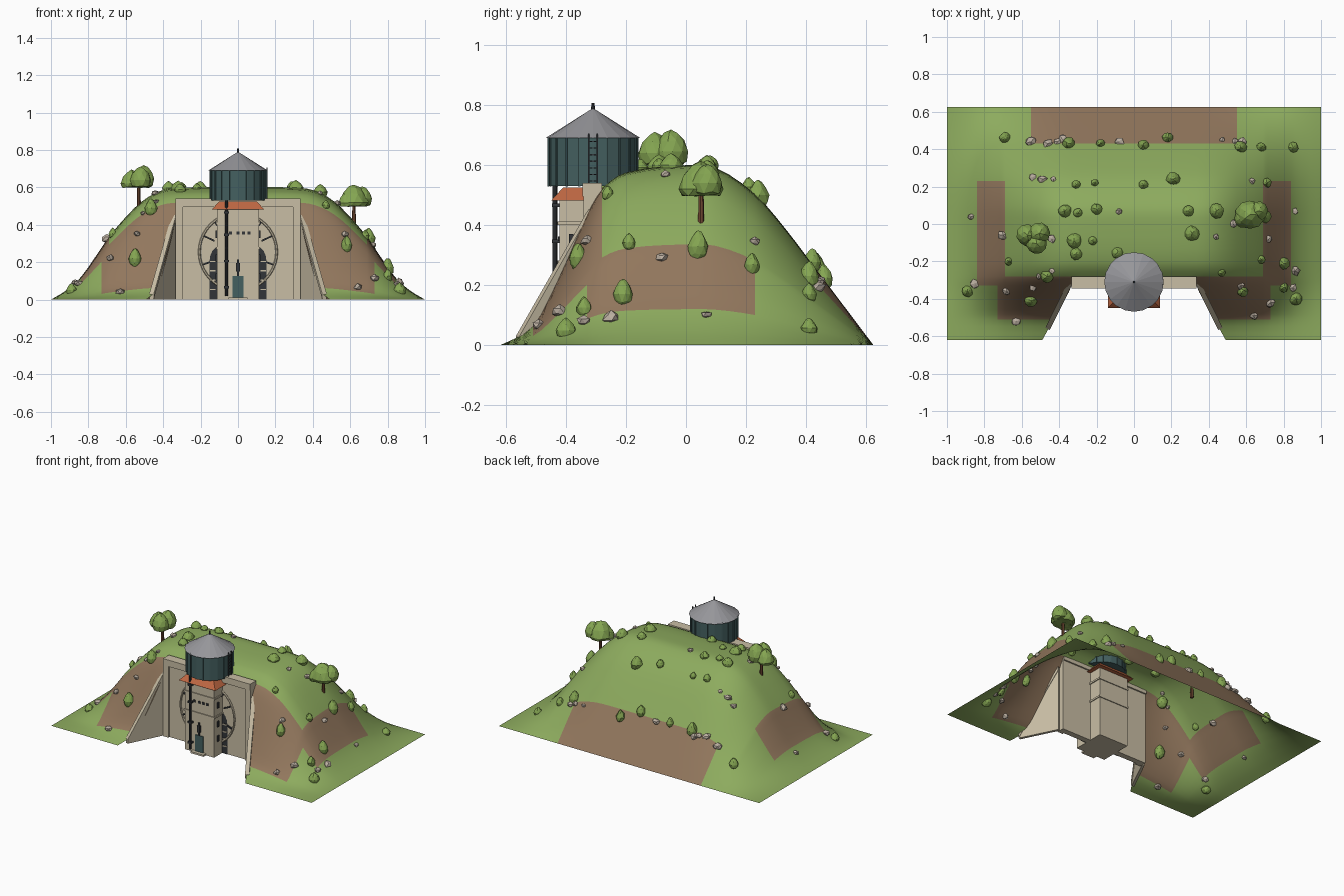
import bpy, bmesh, math, random
from mathutils import Matrix, Vector

if "Cube" in bpy.data.objects:
    bpy.data.objects.remove(bpy.data.objects["Cube"])

random.seed(4)


def material(name, r, g, b):
    m = bpy.data.materials.new(name)
    lin = [((c / 255 + 0.055) / 1.055) ** 2.4 for c in (r, g, b)]
    m.diffuse_color = (*lin, 1)
    m.use_nodes = True
    m.node_tree.nodes["Principled BSDF"].inputs["Base Color"].default_value = m.diffuse_color
    return m


GRASS = material("grass green", 141, 171, 94)
LEAF = material("leaf green", 133, 166, 82)
EARTH = material("earth brown", 146, 119, 93)
STONE = material("pale concrete", 201, 190, 165)
ROCK = material("rock grey", 186, 174, 160)
TEAL = material("tank teal", 68, 96, 96)
SLATE = material("roof grey", 150, 150, 154)
RUST = material("rust orange", 190, 103, 66)
DARK = material("dark metal", 50, 53, 57)
BARK = material("bark brown", 112, 72, 50)


def finish(name, bm, *mats):
    me = bpy.data.meshes.new(name)
    bm.to_mesh(me)
    bm.free()
    for m in mats:
        me.materials.append(m)
    ob = bpy.data.objects.new(name, me)
    bpy.context.collection.objects.link(ob)
    return ob


def add_box(bm, x0, x1, y0, y1, z0, z1):
    c = Vector(((x0 + x1) / 2, (y0 + y1) / 2, (z0 + z1) / 2))
    bmesh.ops.create_cube(bm, size=1, matrix=Matrix.Translation(c) @ Matrix.Diagonal((x1 - x0, y1 - y0, z1 - z0, 1)))


def boxes(name, mat, *dims):
    bm = bmesh.new()
    for d in dims:
        add_box(bm, *d)
    return finish(name, bm, mat)


def cone(name, mat, x, y, z0, z1, r0, r1, n, spin=0.0):
    bm = bmesh.new()
    bmesh.ops.create_cone(bm, cap_ends=True, segments=n, radius1=r0, radius2=r1, depth=z1 - z0,
                          matrix=Matrix.Translation((x, y, (z0 + z1) / 2)) @ Matrix.Rotation(spin, 4, 'Z'))
    return finish(name, bm, mat)


# Hill cross-sections across and along, multiplied into one height
ACROSS = [(0, 1), (.35, .99), (.45, .94), (.55, .82), (.69, .56), (.73, .46), (.84, .2), (.92, .08), (1, 0)]
ALONG = [(-.62, 0), (-.51, .11), (-.43, .36), (-.33, .73), (-.28, .87), (-.2, .96), (0, 1), (.1, .985),
         (.23, .84), (.33, .65), (.43, .43), (.53, .21), (.625, 0)]


def curve_at(pts, t):
    """Smooth interpolation through the profile points."""
    t = min(max(t, pts[0][0]), pts[-1][0])
    i = max(k for k in range(len(pts) - 1) if pts[k][0] <= t)

    def slope(k):
        a, b = pts[max(k - 1, 0)], pts[min(k + 1, len(pts) - 1)]
        return (b[1] - a[1]) / (b[0] - a[0])
    (x0, y0), (x1, y1) = pts[i], pts[i + 1]
    w = x1 - x0
    s = (t - x0) / w
    return (y0 * (1 + 2 * s) * (1 - s) ** 2 + y1 * s * s * (3 - 2 * s)
            + w * s * (1 - s) * ((1 - s) * slope(i) - s * slope(i + 1)))


def height(x, y):
    return max(0, .6 * curve_at(ACROSS, abs(x)) * curve_at(ALONG, y))


def refine(vals, n):
    out = [a + (b - a) * k / n for a, b in zip(vals, vals[1:]) for k in range(n)]
    return out + [vals[-1]]


# Hill with a notch at the front for the portal
half = refine([0, .17, .335, .45, .55, .69, .73, .84, .92, 1], 3)
cols = [-x for x in half[:0:-1]] + half
rows = refine([p[0] for p in ALONG], 3)


def notch(x, y):
    """Slide the columns beside the portal outwards with the wing walls."""
    a = abs(x)
    if y < -.3 and .33 < a < .55:
        edge = .335 + .155 * min(1, max(0, (-.34 - y) / .28))
        a = edge + (a - .335) / .215 * (.55 - edge)
    return math.copysign(a, x)


bm = bmesh.new()
grid = [[bm.verts.new((notch(x, y), y, height(notch(x, y), y))) for x in cols] for y in rows]
for j in range(len(rows) - 1):
    for i in range(len(cols) - 1):
        mx, my = abs(cols[i] + cols[i + 1]) / 2, (rows[j] + rows[j + 1]) / 2
        if mx < .335 and my < -.28:
            continue
        f = bm.faces.new((grid[j][i], grid[j][i + 1], grid[j + 1][i + 1], grid[j + 1][i]))
        f.smooth = True
        bare = (mx < .73 and -.51 < my < -.28) or (.69 < mx < .84 and -.33 < my < .23) or (mx < .55 and my > .43)
        f.material_index = int(bare)
bmesh.ops.delete(bm, geom=[v for v in bm.verts if not v.link_faces], context='VERTS')
finish("hill", bm, GRASS, EARTH)

# Portal wall, coping and pilasters
boxes("portal_wall", STONE, (-.335, .335, -.33, -.29, 0, .5))
boxes("wall_coping", STONE, (-.335, .335, -.345, -.28, .495, .54))
boxes("wall_pilasters", STONE, *[(s * .315 - .02, s * .315 + .02, -.342, -.33, 0, .495) for s in (-1, 1)])

# Sloping wing walls with a raised cap
for s, side in ((-1, "left"), (1, "right")):
    for part, lift, t in (("wing_wall", 0, .016), ("wing_cap", .012, .024)):
        bm = bmesh.new()
        loops = []
        for off in (-t / 2, t / 2):
            a, b = (s * (.343 + off), -.32 + off * .5), (s * (.462 + off), -.56 + off * .5)
            low = (0, 0) if not lift else (.425, .003)
            loops.append([bm.verts.new(p) for p in (
                (*a, low[0]), (*b, low[1]), (*b, .02 + lift), (*a, .44 + lift))])
        bm.faces.new(loops[0])
        bm.faces.new(loops[1][::-1])
        for k in range(4):
            n = (k + 1) % 4
            bm.faces.new((loops[0][n], loops[0][k], loops[1][k], loops[1][n]))
        bmesh.ops.recalc_face_normals(bm, faces=bm.faces)
        finish(side + "_" + part, bm, STONE)

# Round portal ring with radial bars
bpy.ops.mesh.primitive_torus_add(major_radius=.207, minor_radius=.007, major_segments=40, minor_segments=6,
                                 location=(0, -.335, .255), rotation=(math.pi / 2, 0, 0))
bpy.context.object.name = "portal_ring"
bpy.context.object.data.materials.append(STONE)
bm = bmesh.new()
for deg in (-20, 25, 52, 128, 155, 200):
    a = math.radians(deg)
    m = Matrix.Translation((0, -.334, .255)) @ Matrix.Rotation(-a, 4, 'Y') @ Matrix.Translation((.17, 0, 0))
    bmesh.ops.create_cube(bm, size=1, matrix=m @ Matrix.Diagonal((.062, .01, .009, 1)))
finish("ring_bars", bm, DARK)

# Dark arched openings with rungs beside the tower
bm = bmesh.new()
for s in (-1, 1):
    pts = [(.1, 0), (.153, 0), (.153, .2)] + [(.1 + .053 * math.cos(a), .2 + .085 * math.sin(a))
                                           for a in (.4, .8, 1.2, 1.57)]
    f = bm.faces.new([bm.verts.new((s * x, -.334, z)) for x, z in (pts if s > 0 else pts[::-1])])
finish("tunnel_openings", bm, DARK)
boxes("opening_rungs", STONE, *[(s * .135 - .016, s * .135 + .016, -.34, -.333, z, z + .007)
                                for s in (-1, 1) for z in (.05, .1, .15, .2)])

# Tower, plinth, rust skirt roof
TY = -.31
boxes("tower", STONE, (-.112, .112, TY - .112, TY + .112, 0, .49))
boxes("tower_bands", STONE, *[(-.118, .118, TY - .118, TY + .118, z, z + .012) for z in (.27, .4)])
boxes("tower_plinth", STONE, (-.05, .05, -.45, -.42, 0, .012))
cone("skirt_roof", RUST, 0, TY, .482, .525, .14 * 2 ** .5, .1 * 2 ** .5, 4, math.pi / 4)
boxes("door", TEAL, (-.03, .03, -.428, -.42, .012, .125))
boxes("tower_windows", DARK, *[(x - .008, x + .008, -.4265, -.42, .347, .363) for x in (-.04, 0, .03, .06)])
boxes("tower_side_slits", DARK, *[(s * .115 - .004, s * .115 + .004, -.39, -.375, z, z + .04)
                                  for s in (-1, 1) for z in (.1, .2, .33)])
boxes("door_lamp", DARK, (-.005, .005, -.432, -.42, .125, .215), (-.011, .011, -.436, -.42, .15, .195))
cone("drain_pipe", DARK, -.062, -.437, .02, .53, .008, .008, 8)
boxes("pipe_clamps", DARK, *[(-.076, -.048, -.446, -.42, z, z + .012) for z in (.06, .2, .34, .46)])

# Water tank with ribs, cone roof and finial
cone("tank", TEAL, 0, TY, .53, .695, .148, .148, 20)
bm = bmesh.new()
for k in range(20):
    a = math.tau * k / 20
    m = Matrix.Translation((0, TY, .612)) @ Matrix.Rotation(a, 4, 'Z') @ Matrix.Translation((.149, 0, 0))
    bmesh.ops.create_cube(bm, size=1, matrix=m @ Matrix.Diagonal((.006, .006, .165, 1)))
finish("tank_ribs", bm, TEAL)
cone("tank_roof", SLATE, 0, TY, .69, .788, .159, .004, 20)
cone("roof_finial", DARK, 0, TY, .78, .808, .007, .005, 8)
boxes("tank_ladder", DARK, (.152, .158, TY - .017, TY - .012, .53, .705), (.152, .158, TY + .012, TY + .017, .53, .705),
      *[(.152, .157, TY - .015, TY + .015, .545 + .022 * k, .549 + .022 * k) for k in range(7)])

# Bushes as tapered blobs, taller on steep ground: x, y, radius
BUSHES = [(-.69, .46, .03), (-.35, .43, .035), (-.18, .43, .024), (.05, .42, .03), (.18, .46, .03), (.57, .41, .034),
          (.68, .41, .026), (.85, .41, .028), (-.31, .21, .024), (-.21, .22, .02), (.05, .21, .026), (.21, .24, .038),
          (.71, .22, .026), (-.37, .07, .035), (-.3, .06, .024), (-.2, .08, .03), (.29, .07, .03), (.44, .07, .04),
          (.31, -.05, .04), (-.32, -.09, .04), (-.31, -.16, .032), (-.22, -.09, .024), (-.09, -.155, .03),
          (.8, -.21, .034), (.68, -.19, .022), (-.89, -.36, .03), (.865, -.4, .035), (.8, -.34, .026),
          (-.465, -.28, .035), (-.55, -.41, .034), (.58, -.36, .03), (.47, -.26, .02), (-.67, -.2, .022),
          (.7, .04, .035)]


def add_blob(bm, x, y, z, r, tall, jitter=0.12, taper=.4, detail=2):
    vs = bmesh.ops.create_icosphere(bm, subdivisions=detail, radius=1)["verts"]
    turn = Matrix.Rotation(random.uniform(0, 6), 3, 'Z')
    for v in vs:
        p = turn @ v.co * random.uniform(1 - jitter, 1 + jitter)
        k = 1 - taper * max(0, p.z)
        v.co = (x + p.x * r * k, y + p.y * r * k, z + p.z * r * tall)


bm = bmesh.new()
for x, y, r in BUSHES:
    e = .02
    steep = math.hypot(height(x + e, y) - height(x - e, y), height(x, y + e) - height(x, y - e)) / (2 * e)
    add_blob(bm, x, y, height(x, y) + .006, r, .9 + .45 * min(steep, 1.6), .07)
finish("bushes", bm, LEAF)

# Scattered rocks
ROCKS = [(-.55, .44), (-.46, .43), (-.41, .44), (-.38, .45), (-.08, .44), (.47, .45), (.54, .44), (.58, .44),
         (-.54, .25), (-.49, .24), (-.43, .24), (-.08, .07), (.63, .23), (.86, .07), (-.87, .04), (.53, 0),
         (.44, -.07), (.72, -.08), (-.7, -.06), (.86, -.25), (-.44, -.25), (-.51, -.28), (-.54, -.34), (-.63, -.52),
         (-.85, -.32), (.85, -.34), (.57, -.33), (.73, -.42), (-.68, -.36), (-.44, -.08), (.64, -.49)]
bm = bmesh.new()
for x, y in ROCKS:
    add_blob(bm, x, y, height(x, y) + .004, random.uniform(.015, .029), .75, .25, 0, 1)
finish("rocks", bm, ROCK)

# Trees: trunk and a cluster of flat-bottomed crowns
TREES = [("left", -.53, -.07, .6, [(-.04, .01, .0, .058), (.025, .02, .025, .058), (.01, -.035, .02, .056)]),
         ("right", .62, .05, .5, [(0, 0, 0, .078), (.045, .02, .02, .052), (-.035, -.02, -.005, .05)])]
for side, x, y, z, crowns in TREES:
    cone(side + "_tree_trunk", BARK, x, y, height(x, y) - .06, z + .04, .012, .008, 7)
    bm = bmesh.new()
    for dx, dy, dz, r in crowns:
        add_blob(bm, x + dx, y + dy, z + dz + .02, r, 1.25, .05, .25)
    for v in bm.verts:
        v.co.z = max(v.co.z, z + random.uniform(-.004, .004))
    finish(side + "_tree_crown", bm, LEAF)
